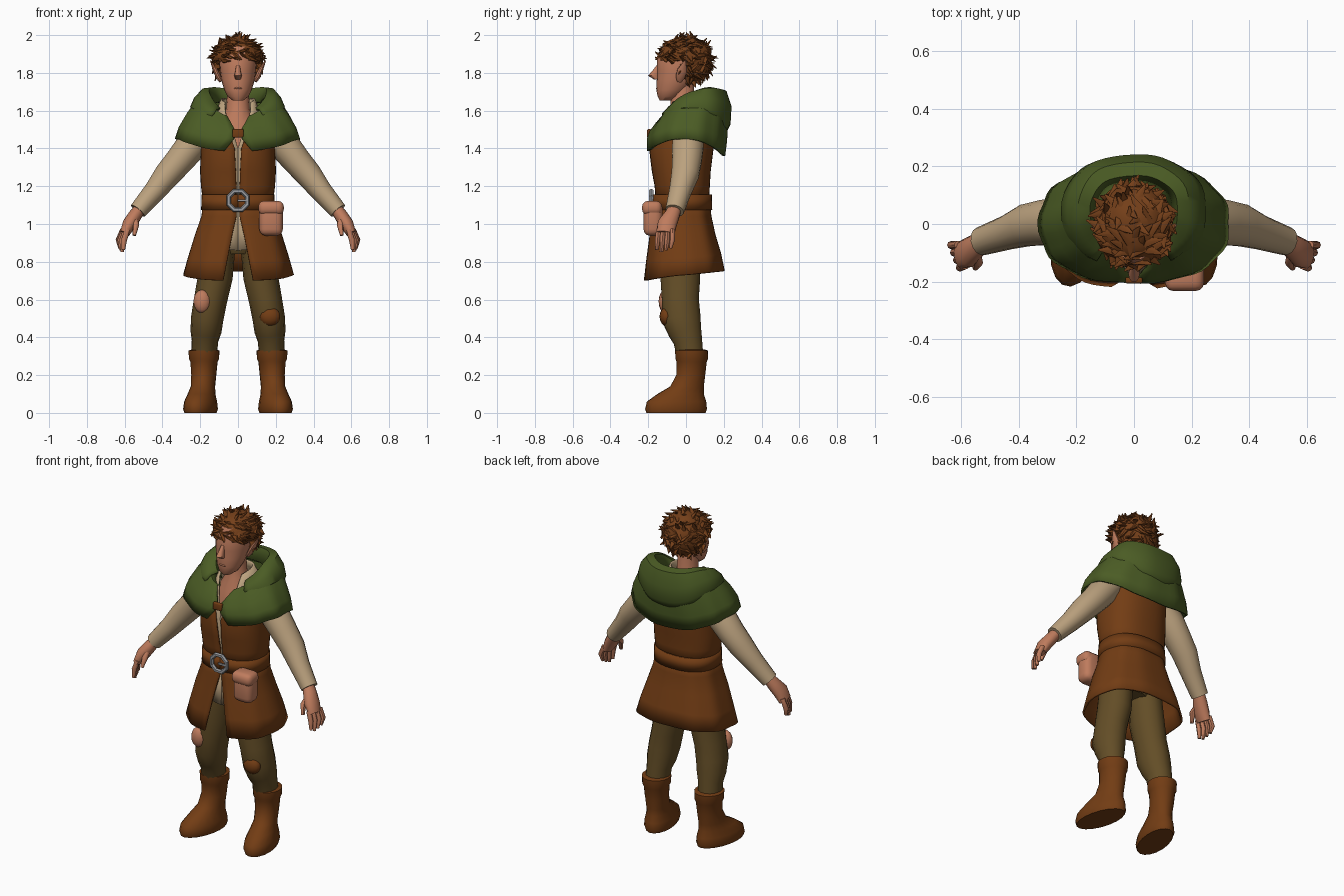
import bpy, bmesh, math, random
from math import sin, cos, pi, radians
from mathutils import Vector, Matrix

random.seed(4)
cube = bpy.data.objects.get("Cube")
if cube:
    bpy.data.objects.remove(cube)


def material(name, r, g, b):
    m = bpy.data.materials.new(name)
    m.use_nodes = True
    m.diffuse_color = (r, g, b, 1)
    m.node_tree.nodes["Principled BSDF"].inputs["Base Color"].default_value = (r, g, b, 1)
    return m


GREEN = material("moss_green", .07, .107, .018)
BROWN = material("leather_brown", .17, .046, .007)
HAIR = material("hair_brown", .175, .05, .01)
CREAM = material("linen_cream", .5, .36, .21)
SKIN = material("skin", .52, .2, .11)
OLIVE = material("olive_cloth", .125, .075, .02)
STEEL = material("buckle_grey", .32, .33, .35)


def finish(name, bm, mat, mirror=False, thick=0, angle=45):
    """Turn a bmesh into a smooth-shaded object with its modifiers."""
    bmesh.ops.recalc_face_normals(bm, faces=bm.faces[:])
    me = bpy.data.meshes.new(name)
    bm.to_mesh(me)
    bm.free()
    me.materials.append(mat)
    ob = bpy.data.objects.new(name, me)
    bpy.context.collection.objects.link(ob)
    bpy.ops.object.select_all(action='DESELECT')
    ob.select_set(True)
    bpy.context.view_layer.objects.active = ob
    bpy.ops.object.shade_smooth_by_angle(angle=radians(angle))
    if thick:
        s = ob.modifiers.new("thickness", 'SOLIDIFY')
        s.thickness, s.offset = thick, 0
    if mirror:
        ob.modifiers.new("mirror", 'MIRROR').use_clip = False
    return ob


def bridge(bm, rings, closed=True):
    for a, b in zip(rings, rings[1:]):
        n = len(a)
        for i in range(n if closed else n - 1):
            j = (i + 1) % n
            bm.faces.new((a[i], a[j], b[j], b[i]))


def tube(name, mat, pts, sides=14, mirror=False, upright=False, turn=None):
    """Loft ellipses (x, y, z, width, depth) along a path, or keep them level."""
    bm = bmesh.new()
    rings = []
    centres = [Vector(p[:3]) for p in pts]
    for i, p in enumerate(pts):
        t = (centres[min(i + 1, len(pts) - 1)] - centres[max(i - 1, 0)]).normalized()
        u = Vector((1, 0, 0)) if upright else t.cross(Vector((0, 1, 0))).normalized()
        v = Vector((0, 1, 0)) if upright else t.cross(u)
        rings.append([bm.verts.new(centres[i] + u * p[3] * cos(k * 2 * pi / sides)
                                   + v * p[4] * sin(k * 2 * pi / sides)) for k in range(sides)])
    bridge(bm, rings)
    bm.faces.new(rings[0])
    bm.faces.new(rings[-1])
    if turn:
        bmesh.ops.rotate(bm, verts=bm.verts[:], cent=turn[0], matrix=Matrix.Rotation(turn[1], 3, 'Z'))
    return finish(name, bm, mat, mirror)


def garment(name, mat, rows, n=36, fold=0, waves=9, thick=.012, power=.85):
    """Open-fronted cloth; rows are (y, width, depth, z front, z side, z back, half gap)."""
    bm = bmesh.new()
    rings = []
    for cy, rx, ry, zf, zs, zb, gap in rows:
        g = min(1, gap / rx) ** (1 / power) * pi / 2
        ring = []
        for k in range(n + 1):
            a = g + (2 * pi - 2 * g) * k / n
            s, c = sin(a), cos(a)
            r = 1 + fold * sin(waves * a)
            x = math.copysign(abs(s) ** power, s) * rx * r
            y = cy - math.copysign(abs(c) ** power, c) * ry * r
            z = zs + (zf - zb) / 2 * c + ((zf + zb) / 2 - zs) * c * c
            ring.append(bm.verts.new((x, y, z)))
        rings.append(ring)
    bridge(bm, rings, False)
    return finish(name, bm, mat, thick=thick)


def pebble(name, mat, loc, size, mirror=False):
    bm = bmesh.new()
    bmesh.ops.create_uvsphere(bm, u_segments=14, v_segments=8, radius=1,
                              matrix=Matrix.Translation(loc) @ Matrix.Diagonal((*size, 1)))
    return finish(name, bm, mat, mirror)


def block(name, mat, loc, size, bevel):
    bm = bmesh.new()
    bmesh.ops.create_cube(bm, size=1, matrix=Matrix.Translation(loc) @ Matrix.Diagonal((*size, 1)))
    bmesh.ops.bevel(bm, geom=bm.edges[:], offset=bevel, segments=3, profile=.5, affect='EDGES')
    return finish(name, bm, mat)


# Legs and boots
tube("trouser_legs", OLIVE, [(.1, -.03, .92, .09, .1), (.12, -.03, .72, .092, .108),
     (.145, -.03, .6, .088, .1), (.163, -.025, .5, .086, .105), (.17, -.005, .43, .082, .09),
     (.175, .01, .38, .07, .078), (.18, .025, .28, .066, .07)], mirror=True)
tube("hips", OLIVE, [(0, -.02, .84, .09, .08), (0, -.02, .9, .16, .11), (0, -.02, 1, .15, .11)], upright=True)
tube("boots", BROWN, [(.18, -.055, .0, .08, .16), (.18, -.055, .02, .087, .167),
     (.18, -.052, .06, .082, .16), (.18, -.03, .1, .07, .125), (.18, .005, .14, .063, .09),
     (.18, .025, .2, .066, .077), (.18, .03, .27, .072, .08), (.18, .03, .285, .08, .086),
     (.18, .03, .33, .082, .088), (.18, .03, .335, .066, .07)],
     sides=18, mirror=True, upright=True, turn=((.18, .03, 0), .22))
pebble("right_knee_patch", SKIN, (-.19, -.11, .59), (.047, .035, .062))
pebble("left_knee_patch", BROWN, (.17, -.105, .51), (.055, .035, .05))

# Linen shirt, chest and tail
garment("shirt", CREAM, [(-.02, .15, .12, 1, 1, 1, 0), (-.02, .16, .125, 1.2, 1.2, 1.2, 0),
        (-.025, .17, .145, 1.4, 1.4, 1.4, 0), (-.015, .16, .13, 1.5, 1.52, 1.54, .02),
        (-.005, .11, .105, 1.57, 1.6, 1.62, .045), (-.01, .085, .09, 1.63, 1.66, 1.66, .055)], n=24)
tube("chest_and_neck", SKIN, [(0, -.03, 1.4, .12, .1), (0, -.025, 1.54, .1, .09),
     (0, -.015, 1.61, .062, .068), (0, -.02, 1.74, .056, .062)], upright=True)
garment("shirt_tail", CREAM, [(-.02, .14, .13, 1.1, 1.1, 1.1, 0), (-.02, .15, .135, .95, 1, 1, 0),
        (-.02, .15, .14, .86, .92, .92, 0)], n=24)
tube("sleeves", CREAM, [(.15, .01, 1.52, .07, .08), (.25, .01, 1.41, .083, .085), (.31, .005, 1.335, .076, .08),
     (.375, -.005, 1.26, .07, .074), (.44, -.03, 1.175, .058, .06), (.53, -.06, 1.07, .047, .05)], mirror=True)

# Leather tunic
garment("tunic_body", BROWN, [(-.02, .178, .135, 1.1, 1.1, 1.1, .004), (-.02, .19, .14, 1.2, 1.2, 1.2, .006),
        (-.025, .195, .15, 1.28, 1.28, 1.28, .008), (-.025, .19, .165, 1.4, 1.4, 1.4, .012),
        (-.01, .185, .15, 1.5, 1.52, 1.52, .035), (0, .14, .12, 1.54, 1.6, 1.6, .06)])
garment("tunic_skirt", BROWN, [(-.02, .178, .138, 1.14, 1.14, 1.14, .003), (-.02, .19, .148, 1.04, 1.04, 1.04, .006),
        (-.018, .225, .168, .94, .94, .94, .022), (-.012, .262, .192, .81, .82, .84, .04),
        (-.01, .287, .208, .7, .73, .75, .055)], n=54, fold=.012, power=.8)
garment("belt", BROWN, [(-.02, .188, .152, 1.075, 1.075, 1.075, 0), (-.02, .186, .15, 1.155, 1.155, 1.155, 0)], thick=.014)

# Square-ish ring buckle with its prong
bpy.ops.mesh.primitive_torus_add(location=(0, -.184, 1.125), rotation=(pi / 2, pi / 8, 0),
                                 major_radius=.053, minor_radius=.013, major_segments=8, minor_segments=6)
buckle = bpy.context.object
buckle.name = "belt_buckle"
buckle.data.materials.append(STEEL)
block("buckle_prong", STEEL, (.025, -.19, 1.125), (.055, .012, .012), .003)
block("belt_pouch", SKIN, (.175, -.175, 1.03), (.125, .1, .185), .035)
block("pouch_flap", SKIN, (.175, -.18, 1.085), (.135, .105, .075), .03)

# Cape with lowered hood
garment("shoulder_cape", GREEN, [(.0, .325, .2, 1.385, 1.45, 1.36, .05), (.005, .305, .205, 1.45, 1.51, 1.44, .015),
        (.015, .265, .2, 1.49, 1.58, 1.53, .008), (.03, .215, .185, 1.53, 1.65, 1.62, .025),
        (.04, .18, .165, 1.56, 1.695, 1.68, .04), (.04, .135, .125, 1.53, 1.65, 1.62, .04)],
        n=54, fold=.014, waves=11)
garment("lowered_hood", GREEN, [(.04, .235, .16, 1.52, 1.59, 1.47, .1), (.045, .245, .185, 1.54, 1.62, 1.53, .1),
        (.045, .225, .19, 1.56, 1.665, 1.62, .09), (.045, .19, .165, 1.58, 1.7, 1.7, .08),
        (.045, .155, .125, 1.58, 1.7, 1.71, .07), (.04, .125, .1, 1.55, 1.63, 1.64, .06)], n=40, fold=.01, waves=7)
block("cape_clasp", BROWN, (0, -.195, 1.48), (.06, .022, .045), .007)

# Hands
tube("palms", SKIN, [(.515, -.055, 1.09, .03, .034), (.545, -.075, 1.045, .036, .042),
     (.575, -.1, 1.0, .037, .052), (.6, -.108, .95, .026, .048)], mirror=True)
for i, label in enumerate(("index", "middle", "ring", "little")):
    s = 1.5 - i
    drop = .012 * abs(s - .4)
    tube(label + "_fingers", SKIN, [(.597 - .008 * s, -.108 - .024 * s, .97, .015, .014),
         (.618 - .01 * s, -.112 - .026 * s, .915, .015, .014),
         (.616 - .006 * s, -.118 - .024 * s, .85 + drop, .009, .009)], sides=8, mirror=True)
tube("thumbs", SKIN, [(.55, -.09, 1.04, .018, .018), (.54, -.135, .995, .017, .017),
     (.55, -.152, .94, .01, .01)], sides=8, mirror=True)

# Head, nose and pointed ears
tube("head", SKIN, [(0, -.105, 1.655, .03, .035), (0, -.09, 1.675, .055, .06), (0, -.075, 1.71, .073, .082),
     (0, -.055, 1.76, .088, .1), (0, -.045, 1.81, .095, .108), (0, -.04, 1.87, .1, .114),
     (0, -.03, 1.94, .085, .095)], sides=20, upright=True)
tube("nose", SKIN, [(0, -.145, 1.84, .01, .012), (0, -.16, 1.81, .014, .02), (0, -.172, 1.785, .02, .03),
     (0, -.155, 1.765, .014, .015)], sides=10, upright=True)
tube("mouth", SKIN, [(0, -.14, 1.728, .02, .014), (0, -.143, 1.718, .028, .017),
     (0, -.14, 1.708, .02, .014)], sides=10, upright=True)
tube("ears", SKIN, [(.09, -.035, 1.755, .01, .014), (.105, -.03, 1.78, .014, .026),
     (.12, -.02, 1.815, .013, .026), (.145, -.005, 1.865, .003, .004)], sides=10, mirror=True)

# Tousled hair: a cap with the face cut away, covered in leaf-shaped locks
centre, radii = Vector((0, -.005, 1.865)), Vector((.122, .132, .118))
bm = bmesh.new()
bmesh.ops.create_icosphere(bm, subdivisions=3, radius=1,
                           matrix=Matrix.Translation(centre) @ Matrix.Diagonal((*radii, 1)))


def on_face(p):
    return p.y < -.02 and p.z < 1.86 or p.z < 1.76 and p.y < .03 or p.z < 1.73


bmesh.ops.delete(bm, geom=[f for f in bm.faces if on_face(f.calc_center_median())], context='FACES')
for v in bm.verts:
    v.co += (v.co - centre) * random.uniform(-.03, .08)
finish("hair_cap", bm, HAIR, thick=.015)

bm = bmesh.new()
count = 190
for i in range(count):
    h = 1 - 2 * (i + .5) / count
    a = i * pi * (3 - math.sqrt(5))
    d = Vector((cos(a) * math.sqrt(1 - h * h), sin(a) * math.sqrt(1 - h * h), h))
    root = centre + d * radii
    if on_face(root):
        continue
    sweep = Vector((random.uniform(-1, 1), random.uniform(-1, 1), random.uniform(-1, .4)))
    tip = (d * .45 + (sweep - d * sweep.dot(d)) * .9).normalized()
    turn = tip.to_track_quat('Z', 'Y').to_matrix().to_4x4()
    length = random.uniform(.05, .075)
    bmesh.ops.create_cone(bm, cap_ends=True, segments=6, radius1=.024, radius2=.003, depth=length,
                          matrix=Matrix.Translation(root + tip * length * .25) @ turn
                          @ Matrix.Diagonal((1, .6, 1, 1)))
finish("hair_locks", bm, HAIR, angle=60)
